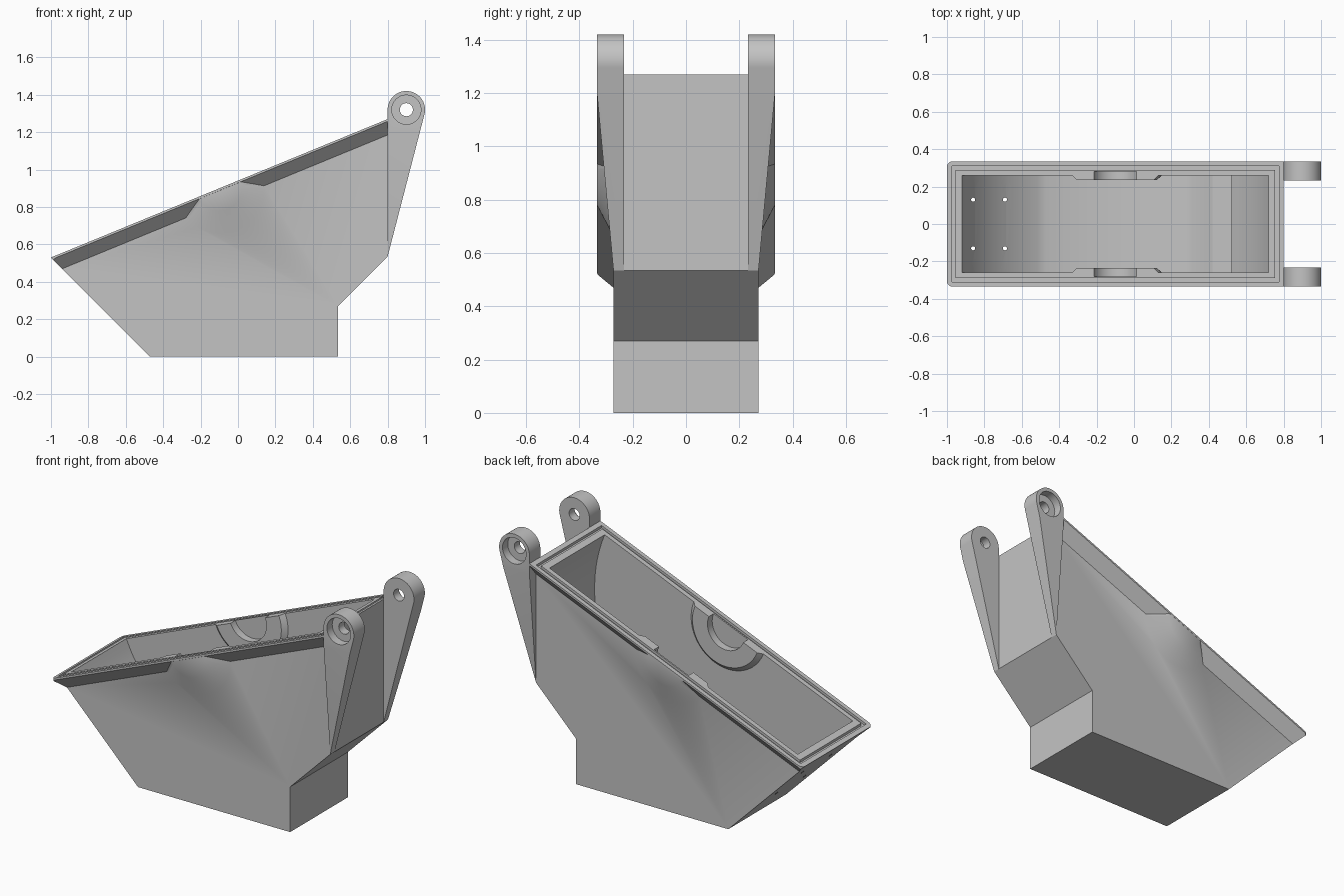
import bpy, bmesh
from math import sin, cos, acos, pi, radians, atan, atan2

cube = bpy.data.objects.get("Cube")
if cube:
    bpy.data.objects.remove(cube, do_unlink=True)

grey = bpy.data.materials.new("plain grey")
grey.use_nodes = True
colour = (0.55, 0.55, 0.55, 1)
grey.diffuse_color = colour
grey.node_tree.nodes["Principled BSDF"].inputs["Base Color"].default_value = colour

SLOPE = 0.411
TILT = atan(SLOPE)
HALF = 0.272      # body half width
EDGE = 0.335      # rim half width


def rim_z(x):
    return 0.53 + SLOPE * (x + 1)


def loft(name, a, b):
    """Solid between two matching outlines."""
    bm = bmesh.new()
    va = [bm.verts.new(p) for p in a]
    vb = [bm.verts.new(p) for p in b]
    bm.faces.new(va)
    bm.faces.new(vb[::-1])
    for i in range(len(va)):
        j = (i + 1) % len(va)
        bm.faces.new((va[j], va[i], vb[i], vb[j]))
    bmesh.ops.recalc_face_normals(bm, faces=bm.faces)
    mesh = bpy.data.meshes.new(name)
    bm.to_mesh(mesh)
    bm.free()
    mesh.materials.append(grey)
    ob = bpy.data.objects.new(name, mesh)
    bpy.context.collection.objects.link(ob)
    return ob


def side_prism(name, outline, y0, y1):
    return loft(name, [(x, y0, z) for x, z in outline], [(x, y1, z) for x, z in outline])


def arc(cx, cz, r, n, start, end):
    return [(cx + r * cos(start + (end - start) * i / (n - 1)),
             cz + r * sin(start + (end - start) * i / (n - 1))) for i in range(n)]


def ring(cx, cz, r, n=48):
    return arc(cx, cz, r, n + 1, 0, 2 * pi)[:-1]


def cone(name, cx, cz, y0, r0, y1, r1, n=48):
    return loft(name, [(x, y0, z) for x, z in ring(cx, cz, r0, n)],
                [(x, y1, z) for x, z in ring(cx, cz, r1, n)])


def combine(ob, tool, mode):
    mod = ob.modifiers.new("join", "BOOLEAN")
    mod.operation = mode
    mod.solver = 'EXACT'
    mod.use_hole_tolerant = True
    mod.object = tool
    tool.hide_render = True
    bpy.ops.object.select_all(action='DESELECT')
    bpy.context.view_layer.objects.active = ob
    ob.select_set(True)
    bpy.ops.object.modifier_apply(modifier=mod.name)
    bpy.data.objects.remove(tool, do_unlink=True)


def finish(ob):
    bpy.ops.object.select_all(action='DESELECT')
    bpy.context.view_layer.objects.active = ob
    ob.select_set(True)
    bpy.ops.object.shade_smooth_by_angle(angle=radians(30))


# Side silhouette of the hopper, left slightly tall and trimmed along the rim later
RISE = 0.05
k = RISE / (1 + SLOPE)
body = side_prism("hopper_body", [(-1 - k, 0.53 + k), (-0.47, 0), (0.535, 0), (0.535, 0.27),
                                  (0.8, 0.535), (0.8, rim_z(0.8) + RISE)], -0.5, 0.5)

# Cross-section: flat walls flaring out to a chamfered rim
half = [(EDGE, -0.2), (EDGE, 0.012), (HALF, 0.085), (HALF, 3)]
section = half + [(-y, d) for y, d in half[::-1]]
combine(body, loft("walls", [(-2, y, rim_z(-2) - d) for y, d in section],
                   [(1.5, y, rim_z(1.5) - d) for y, d in section]), 'INTERSECT')

# Rounded corners at the low end of the rim
W = EDGE + 0.0003
plan = ([(0.9, W)] + arc(-0.97, W - 0.03, 0.03, 7, pi / 2, pi)
        + arc(-0.97, 0.03 - W, 0.03, 7, pi, 1.5 * pi) + [(0.9, -W)])
combine(body, loft("corners", [(x, y, -0.5) for x, y in plan],
                   [(x, y, 2) for x, y in plan]), 'INTERSECT')

# Flared bosses on the outside of both walls
BX = -0.1
BZ = rim_z(BX)
for s in (-1, 1):
    combine(body, cone("boss", BX, BZ, s * 0.262, 0.259, s * (EDGE - 0.0005), 0.12), 'UNION')

# Hollow: a drum centred on the shaft, with a flat floor and a step at one side
R = 0.886


def angle_at(x):
    return 2 * pi - acos((x - BX) / R)


def drum(n, start, end):
    return arc(BX, BZ, R, n, start, end)


step = drum(5, angle_at(0.27), angle_at(0.42))
hollow = (drum(14, pi + TILT, angle_at(-0.47)) + step + [(0.52, step[-1][1])]
          + drum(20, angle_at(0.52), 2 * pi + TILT))
hollow += [(x - 0.4 * sin(TILT), z + 0.4 * cos(TILT)) for x, z in (hollow[-1], hollow[0])]
combine(body, side_prism("hollow", hollow, -0.26, 0.26), 'DIFFERENCE')

# Round pads inside with a shaft seat sunk into each
for s in (-1, 1):
    combine(body, cone("pad", BX, BZ, s * 0.266, 0.255, s * 0.235, 0.222), 'UNION')
    combine(body, cone("seat", BX, BZ, s * 0.2, 0.123, s * 0.28, 0.123), 'DIFFERENCE')


# Seal groove running round the rim
def rim_block(x0, x1, w, up, down):
    flat = [(x0, -w), (x1, -w), (x1, w), (x0, w)]
    return loft("block", [(x, y, rim_z(x) + up) for x, y in flat],
                [(x, y, rim_z(x) - down) for x, y in flat])


groove = rim_block(-0.974, 0.774, 0.309, 0.1, 0.015)
combine(groove, rim_block(-0.955, 0.755, 0.289, 0.2, 0.1), 'DIFFERENCE')
combine(body, groove, 'DIFFERENCE')

# Trim everything flush with the rim
above = [(-1.5, rim_z(-1.5)), (1.5, rim_z(1.5)), (1.5, 3), (-1.5, 3)]
combine(body, side_prism("above", above, -1, 1), 'DIFFERENCE')

# Four small screw holes through the sloping end
for x in (-0.86, -0.69):
    for y in (-0.13, 0.13):
        dots = ring(x, y, 0.011, 12)
        drill = loft("drill", [(a, b, 0.1) for a, b in dots], [(a, b, 0.5) for a, b in dots])
        combine(body, drill, 'DIFFERENCE')
finish(body)

# Hinge arms with a through bore and an outer counterbore
HX, HZ, HR = 0.9, 1.32, 0.1
lean = atan2(0.1, 0.785) * -2
arm_outline = [(0.8, 0.535)] + arc(HX, HZ, HR, 40, lean, pi)
for s, name in ((-1, "front_hinge_arm"), (1, "back_hinge_arm")):
    arm = side_prism(name, arm_outline, s * 0.232, s * EDGE)
    wedge = [(0.336, 1.22), (0.27, 0.51), (0.45, 0.51), (0.45, 1.22)]
    taper = loft("taper", [(0.7, s * y, z) for y, z in wedge],
                 [(1.1, s * y, z) for y, z in wedge])
    combine(arm, taper, 'DIFFERENCE')
    combine(arm, cone("bore", HX, HZ, s * 0.2, 0.035, s * 0.4, 0.035, 32), 'DIFFERENCE')
    combine(arm, cone("counterbore", HX, HZ, s * 0.285, 0.078, s * 0.4, 0.078), 'DIFFERENCE')
    finish(arm)
